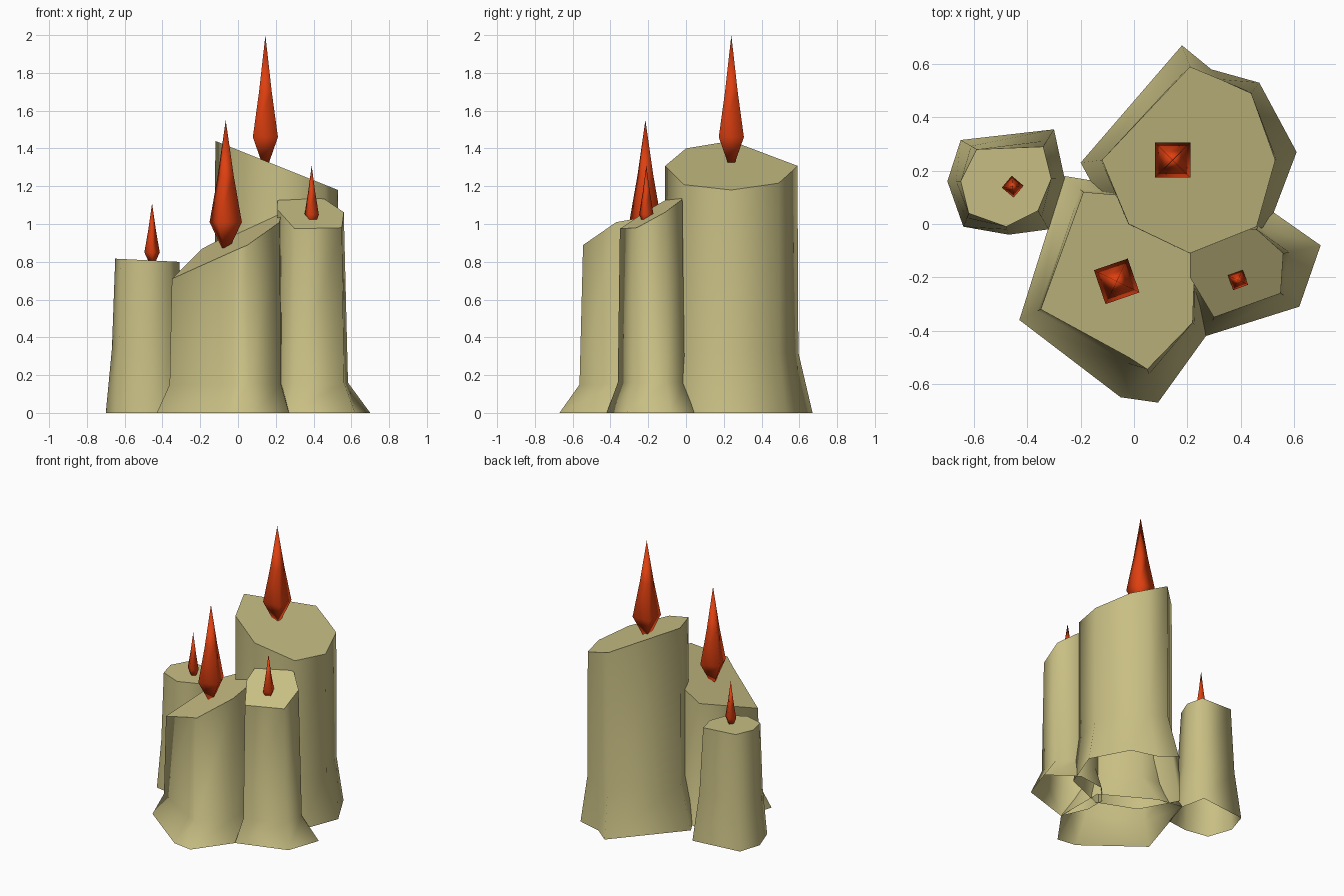
import bpy
import bmesh
from math import cos, sin, radians
from mathutils import Vector

default_cube = bpy.data.objects.get("Cube")
if default_cube:
    bpy.data.objects.remove(default_cube, do_unlink=True)


def make_material(name, colour):
    material = bpy.data.materials.new(name)
    material.use_nodes = True
    material.diffuse_color = (*colour, 1)
    shader = material.node_tree.nodes["Principled BSDF"]
    shader.inputs["Base Color"].default_value = (*colour, 1)
    shader.inputs["Roughness"].default_value = 0.8
    return material


wax = make_material("cream wax", (0.58, 0.52, 0.23))
fire = make_material("orange fire", (0.73, 0.05, 0.005))


def finish(bm, name, material):
    """Turn a bmesh into a named object with one material."""
    mesh = bpy.data.meshes.new(name)
    bmesh.ops.recalc_face_normals(bm, faces=bm.faces)
    bm.to_mesh(mesh)
    bm.free()
    mesh.materials.append(material)
    part = bpy.data.objects.new(name, mesh)
    bpy.context.collection.objects.link(part)
    return part


def bridge(bm, lower, upper):
    """Join two rings of equal count with smooth quads."""
    count = len(lower)
    for i in range(count):
        j = (i + 1) % count
        face = bm.faces.new((lower[i], lower[j], upper[j], upper[i]))
        face.smooth = True


def candle(name, rim, foot, height, slope, flare_height, flare):
    """Open-bottomed wax column: flared foot, straight body, tilted flat top.

    The top plane is height + slope . (x, y).
    """
    bm = bmesh.new()
    tilt = Vector(slope)
    top, middle, base = [], [], []
    for rim_point, foot_point in zip(rim, foot):
        a, b = Vector(rim_point), Vector(foot_point)
        waist = a.lerp(b, flare)
        top.append(bm.verts.new((a.x, a.y, height + tilt.dot(a))))
        middle.append(bm.verts.new((waist.x, waist.y, flare_height)))
        base.append(bm.verts.new((b.x, b.y, 0)))
    bridge(bm, base, middle)
    bridge(bm, middle, top)
    cap = bm.faces.new(top)
    cap.smooth = False
    return finish(bm, name, wax)


def flame(name, centre, bottom, widest, tip, radius, turn):
    """Four-sided spindle with a slightly concave upper part."""
    bm = bmesh.new()

    def ring(z, size):
        angles = [radians(turn + 90 * i) for i in range(4)]
        return [bm.verts.new((centre[0] + size * cos(a),
                              centre[1] + size * sin(a), z)) for a in angles]

    belly = ring(widest, radius)
    neck = ring(widest + (tip - widest) * 0.45, radius * 0.5)
    bridge(bm, belly, neck)
    for z, edge in ((bottom, belly), (tip, neck)):
        point = bm.verts.new((*centre, z))
        for i in range(4):
            face = bm.faces.new((edge[i], edge[(i + 1) % 4], point))
            face.smooth = True
    return finish(bm, name, fire)


# Tall candle at the back
candle("tall_candle",
       rim=[(.53, .24), (.44, .49), (.33, .54), (.21, .59),
            (-.12, .24), (-.02, 0), (.21, -.11), (.46, -.01)],
       foot=[(.61, .27), (.47, .53), (.29, .58), (.18, .67),
             (-.2, .23), (-.06, -.03), (.21, -.14), (.5, -.02)],
       height=1.392, slope=(-.4, 0), flare_height=.32, flare=.06)
flame("tall_flame", (.145, .24), bottom=1.27, widest=1.46, tip=2,
      radius=.094, turn=45)

# Wide slanted candle at the front
candle("front_candle",
       rim=[(-.35, -.32), (-.02, -.5), (.05, -.545), (.22, -.37),
            (.23, -.08), (.04, .1), (-.19, .12)],
       foot=[(-.43, -.36), (-.05, -.65), (.09, -.67), (.27, -.42),
             (.27, -.05), (-.08, .15), (-.26, .18)],
       height=.952, slope=(.54, .166), flare_height=.15, flare=.15)
flame("front_flame", (-.065, -.215), bottom=.83, widest=1.01, tip=1.55,
      radius=.095, turn=-26)

# Short candle on the right
candle("short_candle",
       rim=[(-.31, .17), (-.34, .29), (-.59, .28), (-.65, .16),
            (-.62, .04), (-.48, -.01), (-.36, .05)],
       foot=[(-.26, .17), (-.3, .355), (-.65, .315), (-.7, .16),
             (-.64, -.01), (-.47, -.04), (-.32, -.02)],
       height=.784, slope=(-.05, 0), flare_height=.34, flare=.35)
flame("short_flame", (-.455, .14), bottom=.76, widest=.85, tip=1.11,
      radius=.041, turn=5)

# Medium candle on the left
candle("medium_candle",
       rim=[(.56, -.11), (.46, -.02), (.32, -.02), (.21, -.11),
            (.21, -.2), (.3, -.35), (.55, -.26)],
       foot=[(.7, -.08), (.5, .06), (.3, .03), (.19, -.1),
             (.19, -.24), (.27, -.42), (.62, -.31)],
       height=1.225, slope=(-.18, .56), flare_height=.16, flare=.16)
flame("medium_flame", (.39, -.21), bottom=.96, widest=1.05, tip=1.31,
      radius=.042, turn=-25)
